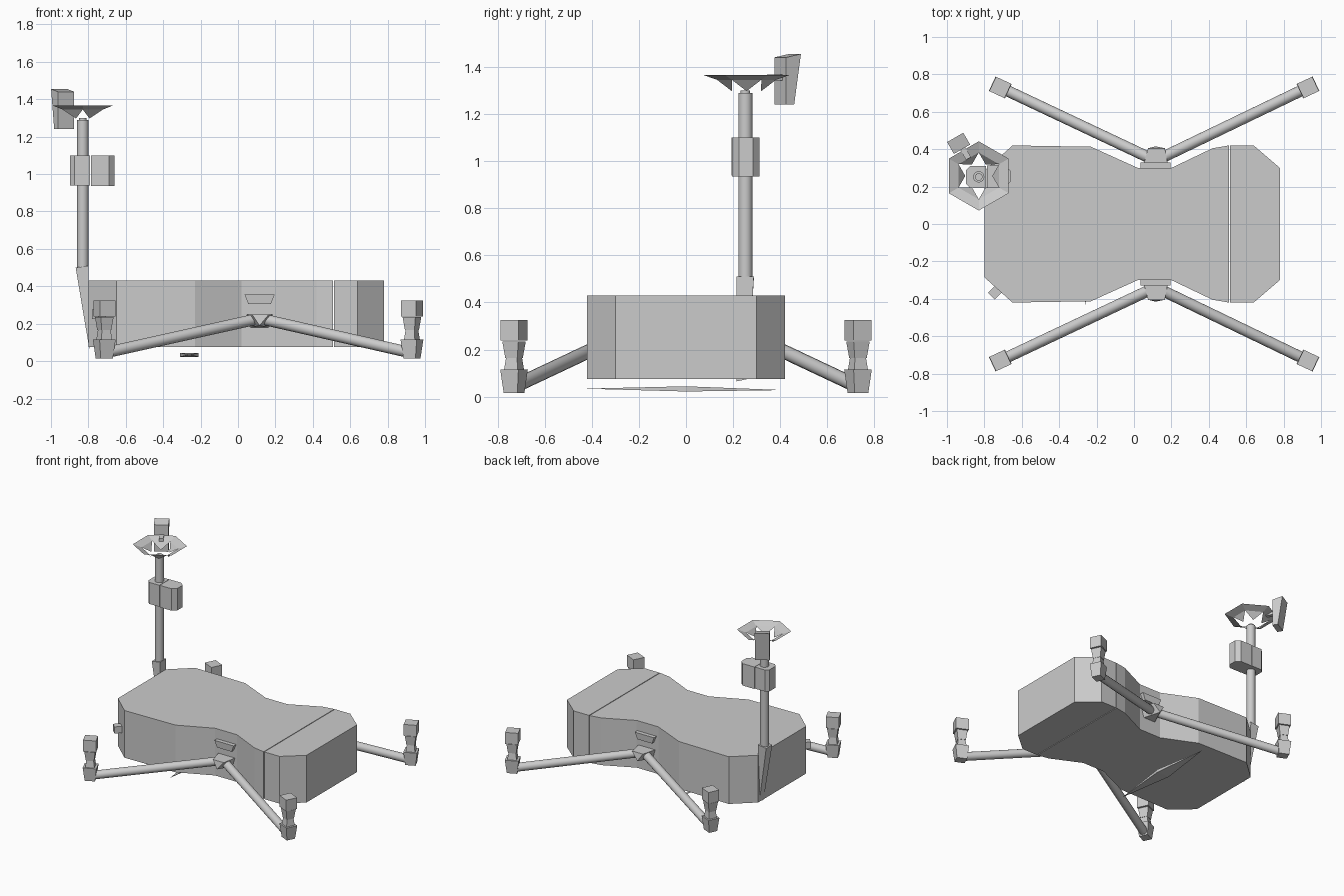
import bpy
import bmesh
import math
from mathutils import Vector, Matrix

cube = bpy.data.objects.get("Cube")
if cube:
    bpy.data.objects.remove(cube, do_unlink=True)

grey = bpy.data.materials.new("light_grey")
grey.use_nodes = True
grey.diffuse_color = (0.6, 0.6, 0.6, 1)
grey.node_tree.nodes["Principled BSDF"].inputs["Base Color"].default_value = grey.diffuse_color


def finish(name, bm, recalc=True):
    if recalc:
        bmesh.ops.recalc_face_normals(bm, faces=bm.faces)
    mesh = bpy.data.meshes.new(name)
    bm.to_mesh(mesh)
    bm.free()
    mesh.materials.append(grey)
    obj = bpy.data.objects.new(name, mesh)
    bpy.context.collection.objects.link(obj)
    return obj


def prism(name, outline, z0, z1):
    """Upright extrusion of a plan outline."""
    bm = bmesh.new()
    face = bm.faces.new([bm.verts.new((x, y, z0)) for x, y in outline])
    out = bmesh.ops.extrude_face_region(bm, geom=[face])
    verts = [g for g in out["geom"] if isinstance(g, bmesh.types.BMVert)]
    bmesh.ops.translate(bm, verts=verts, vec=(0, 0, z1 - z0))
    return finish(name, bm)


def block(name, centre, size, turn=0, taper=1.0):
    """Box turned about z; taper scales its lower end."""
    bm = bmesh.new()
    bmesh.ops.create_cube(bm, size=1)
    for v in bm.verts:
        s = taper if v.co.z < 0 else 1
        v.co = Vector((v.co.x * size[0] * s, v.co.y * size[1] * s, v.co.z * size[2]))
    bmesh.ops.transform(bm, verts=bm.verts,
                        matrix=Matrix.Translation(centre) @ Matrix.Rotation(turn, 4, "Z"))
    return finish(name, bm)


def tube(name, a, b, radius):
    a, b = Vector(a), Vector(b)
    bm = bmesh.new()
    bmesh.ops.create_cone(bm, cap_ends=True, segments=16, radius1=radius,
                          radius2=radius, depth=(b - a).length)
    spin = (b - a).to_track_quat("Z", "Y").to_matrix().to_4x4()
    bmesh.ops.transform(bm, verts=bm.verts, matrix=Matrix.Translation((a + b) / 2) @ spin)
    for f in bm.faces:
        f.smooth = len(f.verts) == 4
    return finish(name, bm)


def hull(name, points):
    bm = bmesh.new()
    for p in points:
        bm.verts.new(p)
    bmesh.ops.convex_hull(bm, input=bm.verts)
    return finish(name, bm)


# Waisted body in two sections, separated by a fine seam
half = [(-0.8, 0.285), (-0.65, 0.42), (-0.23, 0.413), (0.02, 0.3), (0.2, 0.3),
        (0.42, 0.405), (0.508, 0.42)]
end = [(0.513, 0.42), (0.64, 0.42), (0.78, 0.3)]
for name, side in (("body", half), ("body_end", end)):
    prism(name, side + [(x, -y) for x, y in reversed(side)], 0.075, 0.43)

# Folding legs with feet, mirrored front to back
for label, s in (("front", -1), ("back", 1)):
    hub = Vector((0.115, s * 0.355, 0.22))
    hull(label + "_hinge", [hub + Vector((x, s * y, z)) for x, y, z in
                            ((-0.07, -0.06, 0.03), (0.07, -0.06, 0.03), (-0.05, -0.06, -0.04),
                             (0.05, -0.06, -0.04), (-0.04, 0.05, 0.03), (0.05, 0.05, 0.03),
                             (0, 0.06, -0.03))])
    block(label + "_side_latch", (0.115, s * 0.315, 0.33), (0.16, 0.03, 0.05), 0, 0.75)
    for side, x in (("right", -0.715), ("left", 0.93)):
        name = label + "_" + side
        d = 1 if x > 0 else -1
        foot = Vector((x, s * 0.73, 0.065))
        turn = math.radians(25) * d * s
        inner = foot - Vector((d * 0.03, s * 0.014, 0.015))
        tube(name + "_leg", hub + Vector((d * 0.035, 0, 0)), inner, 0.03)
        block(name + "_foot_joint", foot, (0.095, 0.085, 0.1), turn, 0.75)
        block(name + "_strut_lower", foot + Vector((0, 0, 0.075)), (0.05, 0.05, 0.06), turn, 1.3)
        block(name + "_strut_upper", foot + Vector((0, 0, 0.135)), (0.075, 0.075, 0.07), turn, 0.75)
        block(name + "_motor", foot + Vector((0, 0, 0.217)), (0.09, 0.085, 0.085), turn)

# Thin cross strip under the body
hull("under_strip", [(-0.26, -0.435, 0.034), (-0.26, 0.415, 0.028), (-0.31, 0, 0.022),
                     (-0.31, 0, 0.044), (-0.21, 0, 0.022), (-0.21, 0, 0.044)])

# Lug on the chamfered corner
block("corner_lug", (-0.742, -0.365, 0.25), (0.06, 0.05, 0.05), math.radians(45))

# Mast on a tapering bracket
mx, my = -0.83, 0.252
hull("mast_bracket", [(-0.868, 0.215, 0.5), (-0.868, 0.288, 0.5), (-0.8, 0.215, 0.51),
                      (-0.8, 0.288, 0.51), (-0.795, 0.215, 0.065), (-0.795, 0.262, 0.075)])
tube("mast", (mx, my, 0.45), (mx, my, 1.29), 0.03)

# Equipment box clamped on the mast
prism("mast_clamp", [(-0.897, 0.215), (-0.875, 0.193), (-0.79, 0.193), (-0.79, 0.31),
                     (-0.875, 0.31), (-0.897, 0.288)], 0.938, 1.1)
prism("mast_box", [(-0.787, 0.195), (-0.69, 0.195), (-0.66, 0.225), (-0.66, 0.285),
                   (-0.69, 0.312), (-0.787, 0.312)], 0.935, 1.1)

# Six-sided dish: flat rim with petals reaching down to the mast
bm = bmesh.new()


def ring(radius, z, shift):
    return [bm.verts.new((mx + radius * math.cos(a), my + 0.005 + radius * math.sin(a), z))
            for a in (math.radians(60 * i + 30 + shift) for i in range(6))]


rim, mid, tips = ring(0.185, 1.366, 0), ring(0.125, 1.345, 0), ring(0.072, 1.297, 30)
for i in range(6):
    j = (i + 1) % 6
    bm.faces.new((rim[i], rim[j], mid[j], mid[i]))
    bm.faces.new((mid[i], mid[j], tips[i]))
finish("dish", bm)
tube("dish_core", (mx, my, 1.285), (mx, my, 1.3), 0.02)

# Wedge-shaped sensor behind the dish
turn = Matrix.Rotation(math.radians(30), 3, "Z")
corners = []
for x in (-0.05, 0.05):
    for y, z in ((-0.035, 1.24), (-0.035, 1.44), (0.005, 1.24), (0.038, 1.455)):
        corners.append(turn @ Vector((x, y, z)) + Vector((-0.937, 0.43, 0)))
hull("rear_sensor", corners)
block("sensor_arm", (-0.905, 0.385, 1.355), (0.03, 0.08, 0.025), math.radians(30))
